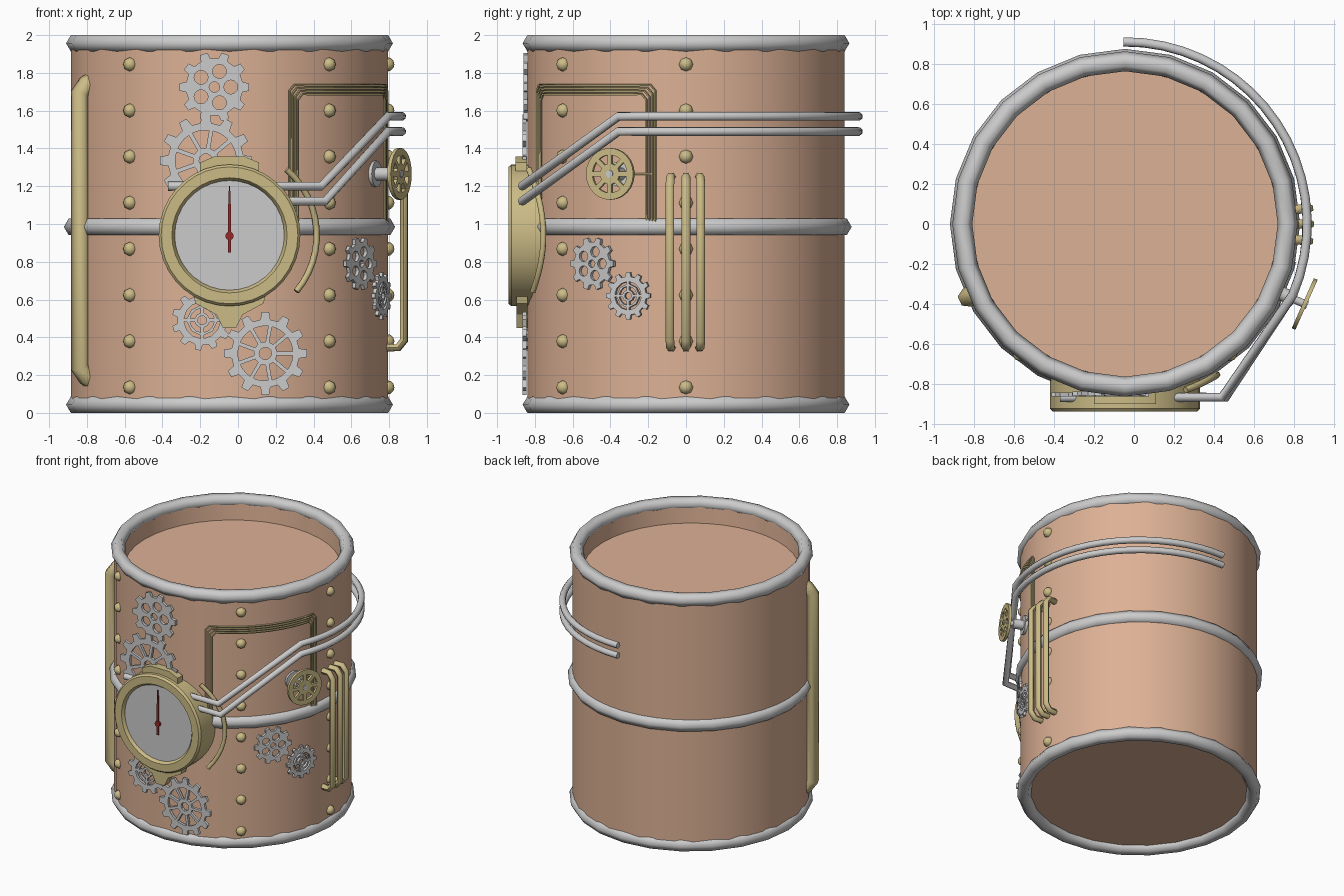
import bpy, bmesh
from math import sin, cos, pi, radians, sqrt, asin
from mathutils import Matrix, Vector

if "Cube" in bpy.data.objects:
    bpy.data.objects.remove(bpy.data.objects["Cube"])

CX, R = -0.045, 0.84           # barrel axis x and radius
FRONT = radians(-90)


def material(name, rgb):
    m = bpy.data.materials.new(name)
    m.diffuse_color = (*rgb, 1)
    m.use_nodes = True
    m.node_tree.nodes["Principled BSDF"].inputs["Base Color"].default_value = m.diffuse_color
    return m


COPPER = material("copper", (0.72, 0.44, 0.30))
BRASS = material("brass", (0.60, 0.50, 0.24))
RED = material("red", (0.30, 0.02, 0.02))


def finish(o, mat, angle=40):
    if mat:
        o.data.materials.clear()
        o.data.materials.append(mat)
    bpy.ops.object.select_all(action='DESELECT')
    o.select_set(True)
    bpy.context.view_layer.objects.active = o
    bpy.ops.object.shade_smooth_by_angle(angle=radians(angle))
    return o


def add(name, data):
    o = bpy.data.objects.new(name, data)
    bpy.context.collection.objects.link(o)
    return o


def to_mesh(name, cu):
    tmp = add("tmp", cu)
    dg = bpy.context.evaluated_depsgraph_get()
    me = bpy.data.meshes.new_from_object(tmp.evaluated_get(dg))
    bpy.data.objects.remove(tmp)
    return add(name, me)


def frame(a, r, z):
    """Local x = sideways, y = up, z = outward at azimuth a."""
    n, t = Vector((cos(a), sin(a), 0)), Vector((-sin(a), cos(a), 0))
    m = Matrix((t, Vector((0, 0, 1)), n)).transposed().to_4x4()
    m.translation = Vector((CX, 0, z)) + n * r
    return m


def polar(a, r, z):
    return (CX + r * cos(a), r * sin(a), z)


def lathe(name, prof, n, mat, matrix):
    bm = bmesh.new()
    rows = [[bm.verts.new((r * cos(2 * pi * i / n), r * sin(2 * pi * i / n), z)) for i in range(n)]
            for r, z in prof]
    for a, b in zip(rows, rows[1:]):
        for i in range(n):
            j = (i + 1) % n
            bm.faces.new((a[i], a[j], b[j], b[i]))
    bmesh.ops.remove_doubles(bm, verts=bm.verts, dist=1e-5)
    bmesh.ops.recalc_face_normals(bm, faces=bm.faces)
    me = bpy.data.meshes.new(name)
    bm.to_mesh(me)
    bm.free()
    o = add(name, me)
    o.matrix_world = matrix
    return finish(o, mat)


def pipe(name, pts, r, mat, res=1):
    cu = bpy.data.curves.new(name, 'CURVE')
    cu.dimensions = '3D'
    cu.bevel_depth, cu.bevel_resolution, cu.use_fill_caps = r, res, True
    s = cu.splines.new('POLY')
    s.points.add(len(pts) - 1)
    for p, q in zip(s.points, pts):
        p.co = (*q, 1)
    return finish(to_mesh(name, cu), mat, 62)


def plate(name, loops, thick, mat, matrix):
    """Flat plate from an outline and hole outlines."""
    cu = bpy.data.curves.new(name, 'CURVE')
    cu.dimensions, cu.fill_mode, cu.extrude = '2D', 'BOTH', thick / 2
    for loop in loops:
        s = cu.splines.new('POLY')
        s.points.add(len(loop) - 1)
        for p, q in zip(s.points, loop):
            p.co = (q[0], q[1], 0, 1)
        s.use_cyclic_u = True
    o = to_mesh(name, cu)
    o.matrix_world = matrix
    return finish(o, mat, 30)


def circle(r, n=16, c=(0, 0)):
    return [(c[0] + r * cos(2 * pi * i / n), c[1] + r * sin(2 * pi * i / n)) for i in range(n)]


def windows(n, r1, r2, bar):
    """Openings between n spokes of width bar."""
    out = []
    for k in range(n):
        a0, a1 = 2 * pi * k / n, 2 * pi * (k + 1) / n
        loop = []
        for r, fs in ((r2, (0, .33, .67, 1)), (r1, (1, .5, 0))):
            d = asin(bar / 2 / r)
            loop += [(r * cos(a0 + d + (a1 - a0 - 2 * d) * f),
                      r * sin(a0 + d + (a1 - a0 - 2 * d) * f)) for f in fs]
        out.append(loop)
    return out


def gear(name, a, z, r, teeth, style, side=0, out=0.85):
    outline = []
    for k in range(teeth):
        for f, q in ((-.28, .82), (-.17, 1), (.17, 1), (.28, .82)):
            t = 2 * pi * (k + f) / teeth
            outline.append((r * q * cos(t), r * q * sin(t)))
    holes = [circle(r * .15, 10)]
    if style == 'holes':
        holes += [circle(r * .2, 12, c) for c in circle(r * .47, 5)]
    elif style == 'ring':
        holes += windows(4, r * .25, r * .40, r * .12) + windows(4, r * .5, r * .6, r * .12)
    else:
        holes += windows(9, r * .28, r * .66, r * .09)
    plate(name, [outline] + holes, 0.02, None, frame(a, out, z) @ Matrix.Translation((side, 0, 0)))


# barrel with a sunken top
lathe("barrel", [(0, .04), (R, .04), (R, 1.96), (.775, 1.96), (.765, 1.82), (0, 1.82)],
      40, COPPER, Matrix.Translation((CX, 0, 0)))

# hoops
for name, z, maj in (("bottom_hoop", .0433, .815), ("middle_hoop", .985, .827), ("top_hoop", 1.9567, .815)):
    bpy.ops.mesh.primitive_torus_add(location=(CX, 0, z), major_radius=maj, minor_radius=.05,
                                     major_segments=24, minor_segments=6)
    hoop = bpy.context.object
    hoop.name = name
    finish(hoop, None, 75)

# rivet columns
for c, deg in enumerate((0, -51, -129)):
    for k in range(8):
        bpy.ops.mesh.primitive_uv_sphere_add(segments=8, ring_count=6, radius=.038)
        rivet = bpy.context.object
        rivet.name = f"rivet_{c}_{k}"
        rivet.matrix_world = frame(radians(deg), R - .005, .135 + k * .2443)
        finish(rivet, BRASS, 60)

# gauge: housing, dial, tabs, needle
lathe("gauge_housing", [(0, .74), (.375, .74), (.375, .925), (.362, .94), (.305, .94), (.29, .92), (.29, .905), (0, .905)],
      36, BRASS, frame(FRONT, 0, .94))
lathe("gauge_dial", [(.291, .9), (.291, .918), (0, .918)], 36, None, frame(FRONT, 0, .94))
half = [(.20, -.29), (.18, -.36), (.07, -.42), (.035, -.49)]
plate("gauge_bottom_tab", [half + [(-x, y) for x, y in reversed(half)]], .06, BRASS, frame(FRONT, .868, .94))
half = [(.155, .28), (.155, .385), (.08, .418)]
plate("gauge_top_tab", [half + [(-x, y) for x, y in reversed(half)]], .06, BRASS, frame(FRONT, .872, .94))
plate("needle", [[(-.008, -.09), (.008, -.09), (.008, .13), (.003, .26), (-.003, .26), (-.008, .13)]],
      .008, RED, frame(FRONT, .925, .94))
plate("needle_hub", [circle(.022, 12)], .016, RED, frame(FRONT, .926, .937))

# curved rail beside the gauge
rail = []
for i in range(13):
    t = radians(-40 + 89 * i / 12)
    x = .462 * cos(t)
    rail.append((CX + x, -sqrt(.885 ** 2 - x * x), .94 + .462 * sin(t)))
pipe("gauge_rail", rail, .017, BRASS)

# gears
gear("front_gear_top", FRONT, 1.725, .185, 10, 'holes', -.08)
gear("front_gear_upper", FRONT, 1.335, .245, 12, 'spokes', -.125, .855)
gear("front_gear_lower", FRONT, .49, .16, 11, 'ring', -.145)
gear("front_gear_bottom", FRONT, .315, .22, 12, 'spokes', .19, .855)
gear("side_gear_upper", radians(-35.5), .79, .14, 10, 'holes')
gear("side_gear_lower", radians(-20.7), .62, .125, 12, 'ring', 0, .86)

# twin steel pipes wrapping to the back
for i, dz in enumerate((0, -.08)):
    pts = [(-.37 + .06 * i, -.868, 1.2 + dz), (.44 + .02 * i, -.868, 1.2 + dz)]
    pts += [polar(radians(-23 + 113.5 * k / 18), .912, 1.57 + dz) for k in range(19)]
    pipe(f"steam_pipe_{i}", pts, .024, None, 2)

# hand valve
va = radians(-24)
plate("valve_wheel", [circle(.137, 24)] + windows(8, .055, .1, .025), .02, BRASS, frame(va, .985, 1.265))
lathe("valve_stem", [(0, .82), (.07, .82), (.07, .855), (.035, .855), (.035, .93), (.02, .93), (.02, 1.0), (0, 1.0)],
      12, None, frame(va, 0, 1.265))
pipe("valve_wire", [polar(radians(d), .85, 1.265) for d in (-24, -20, -16, -12.5)], .007, BRASS)

# nested thin tubes forming an arch
for i in range(4):
    d = .016 * i
    a0, a1, zt = radians(-68) + d / .85, radians(-11) - d / .85, 1.735 - d
    pts = [polar(a0, .85, 1.0), polar(a0, .85, zt - .03)]
    pts += [polar(a0 + .03 + (a1 - a0 - .06) * k / 10, .85, zt) for k in range(11)]
    pts += [polar(a1, .85, zt - .03), polar(a1, .85, 1.0)]
    pipe(f"thin_tube_{i}", pts, .0065, BRASS, 0)

# three brass tubes on the right
for i, y in enumerate((-.085, 0, .078)):
    a = asin(y / .925)
    pipe(f"side_tube_{i}", [polar(a, r, z) for r, z in
         ((.82, .345), (.895, .345), (.927, .385), (.927, 1.21), (.895, 1.25), (.82, 1.25))], .023, BRASS)

# heavy brass tube on the left
pipe("left_tube", [polar(radians(205), r, z) for r, z in
     ((.80, 1.76), (.835, 1.74), (.872, 1.69), (.872, .24), (.835, .19), (.80, .17))], .05, BRASS)
